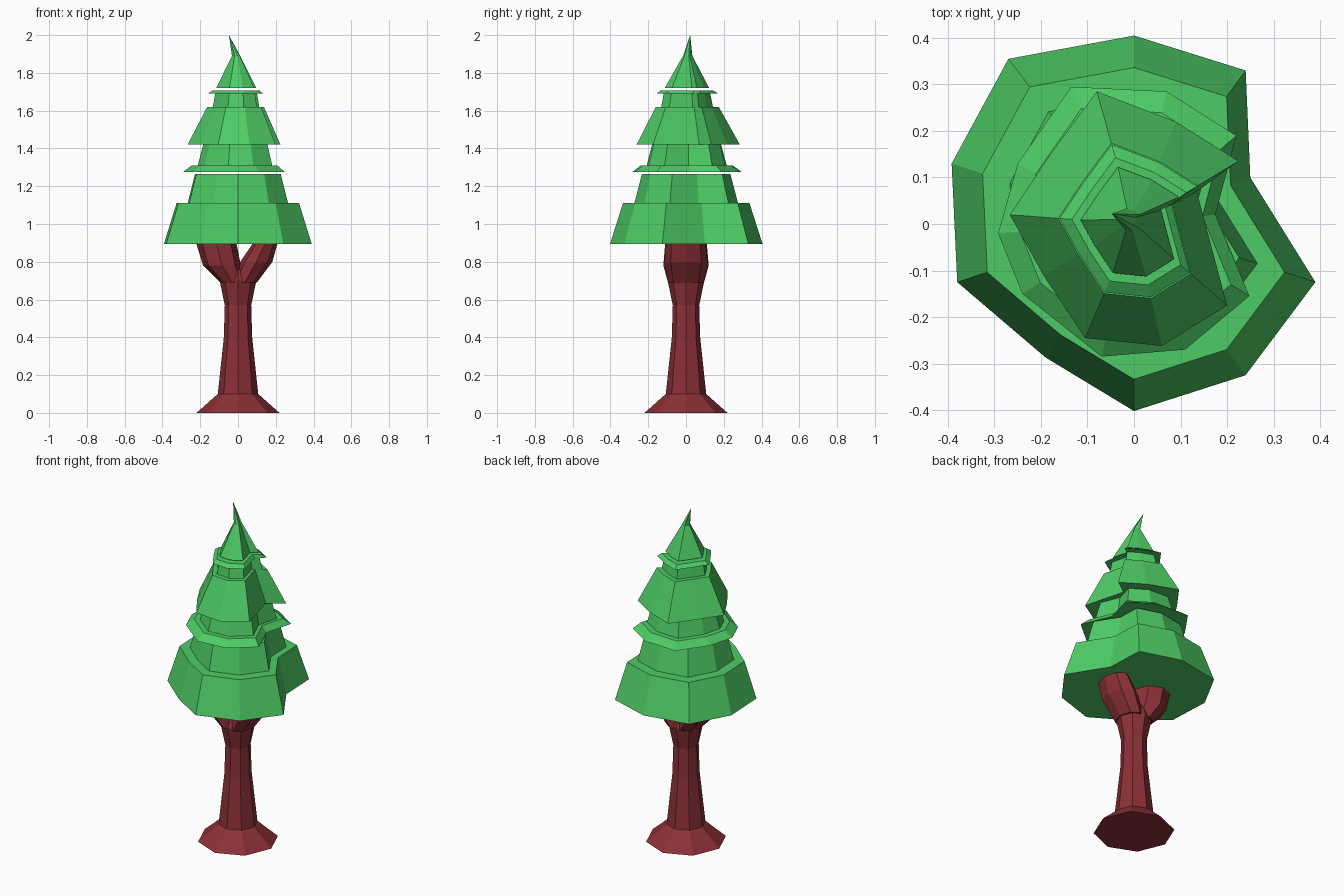
import bpy, bmesh, math

if "Cube" in bpy.data.objects:
    bpy.data.objects.remove(bpy.data.objects["Cube"])


def material(name, rgb):
    m = bpy.data.materials.new(name)
    m.diffuse_color = (*rgb, 1)
    m.use_nodes = True
    m.node_tree.nodes["Principled BSDF"].inputs["Base Color"].default_value = m.diffuse_color
    return m


GREEN = material("leaf_green", (0.075, 0.60, 0.13))
BROWN = material("bark_red", (0.26, 0.030, 0.038))


def loft(name, outline, rings, mat, tip=None):
    """Stack scaled copies of an outline. Ring: (z, scale x, scale y, offset x, offset y)."""
    bm = bmesh.new()
    loops = [[bm.verts.new((x * sx + ox, y * sy + oy, z)) for x, y in outline]
             for z, sx, sy, ox, oy in rings]
    n = len(outline)
    for a, b in zip(loops, loops[1:]):
        for i in range(n):
            j = (i + 1) % n
            bm.faces.new((a[i], a[j], b[j], b[i]))
    bm.faces.new(loops[0])
    if tip:
        t = bm.verts.new(tip)
        for i in range(n):
            bm.faces.new((loops[-1][i], loops[-1][(i + 1) % n], t))
    else:
        bm.faces.new(loops[-1])
    bmesh.ops.recalc_face_normals(bm, faces=bm.faces[:])
    me = bpy.data.meshes.new(name)
    bm.to_mesh(me)
    bm.free()
    me.materials.append(mat)
    ob = bpy.data.objects.new(name, me)
    bpy.context.collection.objects.link(ob)
    return ob


def even(z, s, ox=0, oy=0):
    return (z, s, s, ox, oy)


# Octagonal trunk with flared foot and swelling below the fork
octagon = [(math.cos(k * math.pi / 4), math.sin(k * math.pi / 4)) for k in range(8)]
loft("trunk", octagon, [even(0, .22), even(.1, .107), even(.4, .075), even(.57, .07),
                        even(.7, .097), even(.76, .07)], BROWN)

# Two branches of the fork
loft("left_branch", octagon, [(.69, .065, .095, -.03, 0), (.78, .1, .12, -.085, 0),
                              (.9, .107, .11, -.115, 0)], BROWN)
loft("right_branch", octagon, [(.69, .065, .095, .035, 0), (.8, .085, .115, .097, 0),
                               (.9, .065, .105, .145, 0)], BROWN)

# Irregular ten-sided foliage outlines, each notched on the right
low = [(0, .405), (.24, .33), (.25, .1), (.39, -.125), (.24, -.325),
       (0, -.402), (-.19, -.287), (-.38, -.125), (-.392, .13), (-.27, .355)]
mid = [(-.135, .295), (.07, .285), (.22, .19), (.175, .02), (.248, -.155),
       (.11, -.27), (-.07, -.285), (-.24, -.15), (-.292, -.02), (-.25, .13)]
high = [(-.08, .285), (.09, .22), (.225, .135), (.135, .07), (.2, -.175),
        (.06, -.262), (-.105, -.245), (-.195, -.11), (-.267, .02), (-.18, .15)]

# Foliage tiers, bottom to top
loft("lower_foliage", low, [even(.895, 1), even(1.11, .83), even(1.11, .68),
                            even(1.265, .58)], GREEN)
loft("middle_foliage", mid, [even(1.275, 1), even(1.31, .84), even(1.31, .73),
                             even(1.42, .63)], GREEN)
loft("upper_foliage", high, [even(1.42, 1), even(1.62, .61), even(1.62, .5),
                             even(1.69, .45)], GREEN)
loft("top_brim", high, [even(1.69, .6), even(1.708, .5)], GREEN)
loft("treetop", high, [even(1.72, .43), even(1.89, .09, -.008, .008)], GREEN,
     tip=(-.048, .022, 2))
